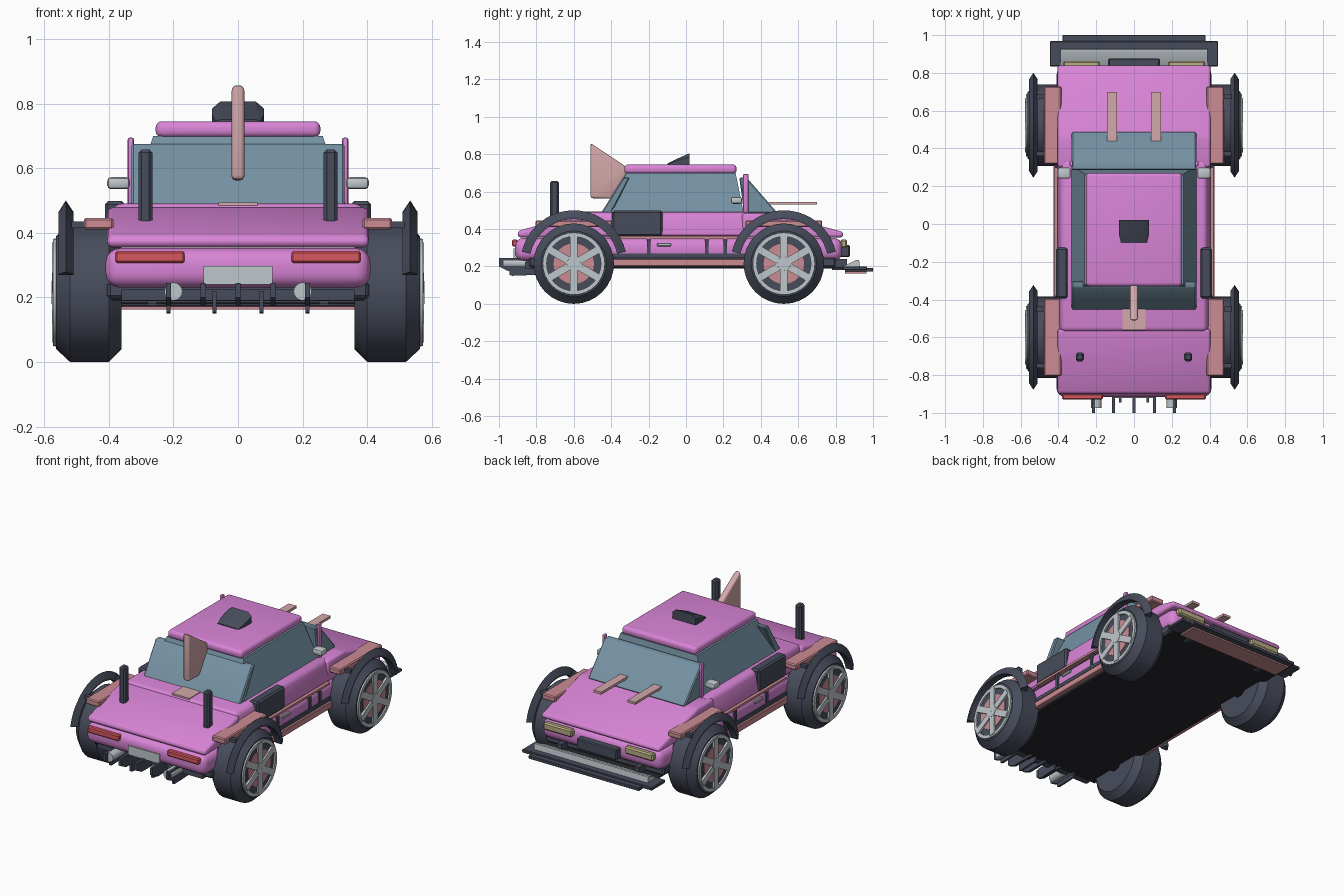
import bpy, bmesh, math
from mathutils import Vector, Matrix

if "Cube" in bpy.data.objects:
    bpy.data.objects.remove(bpy.data.objects["Cube"])

def material(name, rgb):
    m = bpy.data.materials.new(name)
    lin = [c / 12.92 if c <= 0.04045 else ((c + 0.055) / 1.055) ** 2.4 for c in rgb]
    m.diffuse_color = (*lin, 1)
    m.use_nodes = True
    m.node_tree.nodes["Principled BSDF"].inputs["Base Color"].default_value = m.diffuse_color
    return m

PINK = material("pink paint", (0.85, 0.52, 0.84))
GLASS = material("blue grey glass", (0.46, 0.57, 0.64))
DARK = material("dark slate", (0.28, 0.30, 0.36))
BLACK = material("underbody black", (0.16, 0.16, 0.18))
SALMON = material("salmon trim", (0.80, 0.55, 0.58))
PALE = material("pale rose", (0.83, 0.66, 0.67))
SILVER = material("silver", (0.75, 0.78, 0.80))
RED = material("red lamp", (0.84, 0.34, 0.37))
CREAM = material("cream lamp", (0.72, 0.68, 0.52))

def finish(name, bm, mat, bevel=0, segs=1):
    bmesh.ops.recalc_face_normals(bm, faces=bm.faces)
    if bevel:
        bmesh.ops.bevel(bm, geom=bm.edges[:], offset=bevel, segments=segs,
                        affect='EDGES', profile=0.5, clamp_overlap=True)
    me = bpy.data.meshes.new(name)
    bm.to_mesh(me)
    bm.free()
    me.materials.append(mat)
    ob = bpy.data.objects.new(name, me)
    bpy.context.collection.objects.link(ob)
    return ob

def loft(name, loops, mat, bevel=0, segs=1, closed=False):
    """Skin a list of point loops; cap the ends unless closed."""
    bm = bmesh.new()
    rings = [[bm.verts.new(p) for p in lp] for lp in loops]
    n = len(rings[0])
    pairs = list(zip(rings, rings[1:])) + ([(rings[-1], rings[0])] if closed else [])
    for a, b in pairs:
        for i in range(n):
            bm.faces.new((a[i], a[(i + 1) % n], b[(i + 1) % n], b[i]))
    if not closed:
        bm.faces.new(rings[0])
        bm.faces.new(rings[-1])
    return finish(name, bm, mat, bevel, segs)

def rect(x0, x1, y0, y1, z):
    return [(x0, y0, z), (x1, y0, z), (x1, y1, z), (x0, y1, z)]

def box(name, x, y, z, mat, bevel=0, segs=1):
    return loft(name, [rect(*x, *y, z[0]), rect(*x, *y, z[1])], mat, bevel, segs)

def prism(name, x, yz, mat, bevel=0, segs=1):
    return loft(name, [[(v, a, b) for a, b in yz] for v in x], mat, bevel, segs)

def pair(name, x, y, z, mat, bevel=0, segs=1):
    for s, side in ((1, "right"), (-1, "left")):
        box(f"{name}_{side}", sorted((s * x[0], s * x[1])), y, z, mat, bevel, segs)

def revolve(name, profile, side, cy, cz, mat, a0=0, a1=360, steps=32, closed=True):
    """Turn an (x, radius) profile about an x-axis line through cy, cz."""
    full = a1 - a0 == 360
    loops = []
    for i in range(steps if full else steps + 1):
        a = math.radians(a0 + (a1 - a0) * i / steps)
        loops.append([(side * x, cy + r * math.cos(a), cz + r * math.sin(a)) for x, r in profile])
    return loft(name, loops, mat, closed=full)

# body shells
box("lower_body", (-.41, .41), (-.915, .835), (.23, .352), PINK, .045, 4)
prism("front_deck", (-.405, .405), [(-.90, .355), (-.90, .39), (-.56, .482), (-.54, .355)], PINK, .022, 3)
prism("rear_hood", (-.405, .405), [(.84, .355), (.84, .385), (.46, .485), (.30, .485), (.30, .355)], PINK, .022, 3)
loft("waist_body", [rect(-.41, .41, -.57, .34, .355), rect(-.385, .385, -.57, .34, .49)], PINK, .025, 3)
box("underbody", (-.405, .405), (-.84, .80), (.195, .25), DARK, .01)
box("floor_panel", (-.39, .39), (-.82, .84), (.188, .196), BLACK)

# cabin
loft("cabin_glass", [rect(-.335, .335, -.41, .31, .48), rect(-.262, .262, -.32, .265, .70)], GLASS)
prism("windshield", (-.33, .33), [(.31, .485), (.49, .485), (.325, .675), (.285, .675)], GLASS, .006)
prism("back_window", (-.33, .33), [(-.455, .485), (-.40, .485), (-.30, .675), (-.335, .675)], GLASS, .006)
box("roof", (-.255, .255), (-.33, .27), (.695, .745), PINK, .02, 4)
loft("roof_scoop", [[(-.08, .02, .74), (.08, .02, .74), (.08, .02, .785), (.055, .02, .806), (-.055, .02, .806), (-.08, .02, .785)],
                    [(-.08, -.05, .74), (.08, -.05, .74), (.08, -.05, .765), (.055, -.05, .775), (-.055, -.05, .775), (-.08, -.05, .765)],
                    [(-.07, -.10, .74), (.07, -.10, .74), (.07, -.10, .746), (.055, -.10, .75), (-.055, -.10, .75), (-.07, -.10, .746)]], DARK)
prism("tail_fin", (-.02, .02), [(-.51, .86), (-.51, .565), (-.40, .562), (-.32, .69), (-.315, .73)], PALE, .012, 3)
box("fin_base", (-.06, .06), (-.56, -.44), (.478, .494), PALE)
pair("mirror_post", (.322, .342), (.305, .335), (.48, .695), PINK, .008, 2)
pair("mirror", (.335, .405), (.24, .30), (.535, .572), SILVER, .012, 2)
pair("hood_strip", (.09, .143), (.44, .70), (.53, .545), PALE)

# deck posts and side intakes
pair("deck_post", (.265, .308), (-.727, -.68), (.42, .658), DARK, .01)
pair("side_intake", (.35, .412), (-.395, -.125), (.362, .498), DARK, .01)

# sills, side trim and handles
pair("side_skirt", (.39, .425), (-.42, .32), (.20, .24), SALMON, .004)
pair("sill_rail", (.39, .417), (-.42, .32), (.245, .268), DARK)
pair("trim_line", (.39, .42), (-.38, .30), (.348, .362), SALMON)
for y in (-.20, .11, .21):
    pair("side_bar", (.39, .418), (y - .009, y + .009), (.25, .35), DARK)
pair("door_handle", (.40, .418), (-.155, -.08), (.308, .326), SILVER, .004)

# lamps and plate
pair("tail_lamp", (.165, .38), (-.93, -.90), (.307, .343), RED, .006)
box("number_plate", (-.107, .107), (-.922, -.91), (.24, .297), SILVER)
pair("head_lamp", (.18, .375), (.825, .862), (.30, .345), CREAM, .008)
box("nose_grille", (-.137, .137), (.82, .876), (.25, .315), DARK, .006)

# diffuser and exhausts
for x in (-.215, -.108, 0, .108, .215):
    prism("diffuser_fin", (x - .008, x + .008),
          [(-1, .245), (-1, .20), (-.95, .175), (-.80, .175), (-.80, .245)], DARK)
for x in (-.215, -.073, .073, .215):
    prism("diffuser_blade", (x - .006, x + .006),
          [(-.945, .22), (-.945, .155), (-.93, .15), (-.80, .155), (-.80, .22)], DARK)
box("diffuser_panel", (-.36, .36), (-.86, -.79), (.19, .225), DARK)
for x in (-.2, .2):
    bm = bmesh.new()
    bmesh.ops.create_cone(bm, cap_ends=True, segments=16, radius1=.028, radius2=.028, depth=.12,
                          matrix=Matrix.Translation((x, -.915, .218)) @ Matrix.Rotation(math.pi / 2, 4, 'X'))
    finish("exhaust", bm, SILVER)

# nose splitter
box("splitter", (-.445, .445), (.835, .968), (.18, .20), DARK, .004)
box("splitter_lip", (-.378, .378), (.85, 1.0), (.172, .192), DARK, .003)
box("splitter_base", (-.36, .36), (.85, .965), (.163, .172), SALMON)
prism("splitter_ramp", (-.39, .39), [(.84, .20), (.93, .20), (.925, .235), (.91, .235)], SILVER)
pair("splitter_mount", (.25, .28), (.78, .86), (.18, .24), DARK)

# wheels, flares and fender plates
TYRE = [(.36, .05), (.36, .175), (.40, .215), (.52, .215), (.563, .175), (.563, .05)]
RIM = [(.555, .145), (.572, .145), (.572, .166), (.555, .168)]
FLARE = [(.51, .238), (.555, .238), (.555, .25), (.533, .285), (.51, .25)]
HZ = .215
for s, side in ((1, "right"), (-1, "left")):
    for cy, end in ((-.6, "front"), (.523, "back")):
        tag = f"{end}_{side}"
        revolve("tyre_" + tag, TYRE, s, cy, HZ, DARK)
        revolve("rim_ring_" + tag, RIM, s, cy, HZ, SILVER)
        revolve("brake_disc_" + tag, [(.54, .01), (.567, .01), (.567, .108), (.54, .108)], s, cy, HZ, SALMON)
        revolve("hub_" + tag, [(.55, .002), (.578, .002), (.578, .036), (.55, .04)], s, cy, HZ, SILVER, steps=16)
        for k in range(3):
            bm = bmesh.new()
            bmesh.ops.create_cube(bm, size=1, matrix=Matrix.Translation((s * .566, cy, HZ))
                                  @ Matrix.Rotation(k * math.pi / 3, 4, 'X')
                                  @ Matrix.Diagonal((.02, .04, .31, 1)))
            finish(f"spoke_{k}_" + tag, bm, SILVER)
        revolve("flare_" + tag, FLARE, s, cy, HZ, DARK, 13, 167, 20)
        x = sorted((s * .385, s * .477))
        box("fender_plate_" + tag, x, (cy - .205, cy + .205), (.41, .446), SALMON, .006)
        for dy in (-.15, .15):
            box("flare_bracket_" + tag, sorted((s * .46, s * .515)), (cy + dy - .012, cy + dy + .012),
                (.415, .435), DARK)

# smooth rounded surfaces, keep edges sharp
for ob in bpy.data.objects:
    ob.select_set(True)
bpy.context.view_layer.objects.active = bpy.data.objects["roof"]
bpy.ops.object.shade_smooth_by_angle(angle=math.radians(30))
